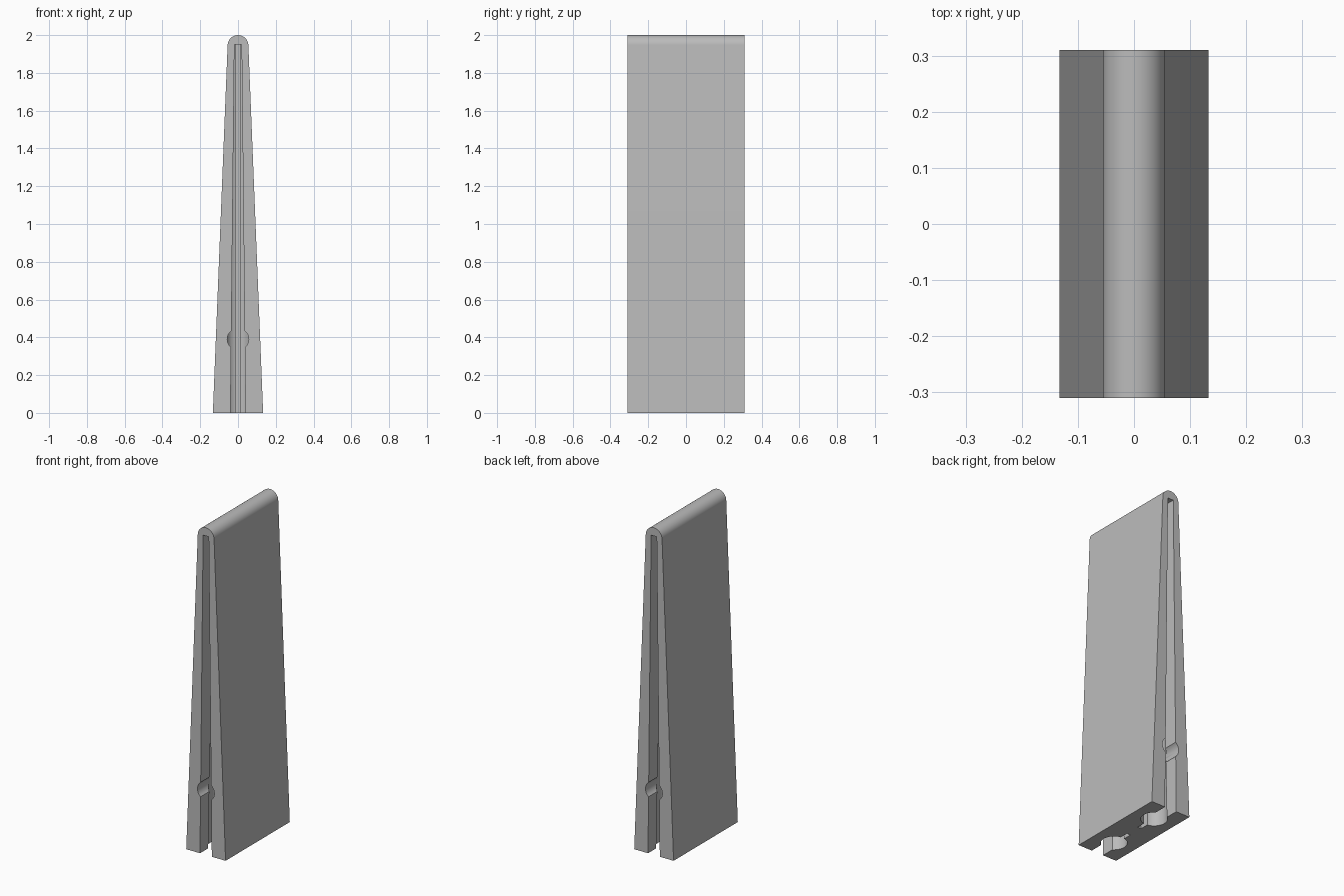
import bpy, bmesh, math
from math import sin, cos, asin, pi

cube = bpy.data.objects.get("Cube")
if cube:
    bpy.data.objects.remove(cube, do_unlink=True)

HALF_DEPTH = 0.31
SLOT_TOP = 1.95

grey = bpy.data.materials.new("plain grey")
grey.use_nodes = True
grey.diffuse_color = (0.5, 0.5, 0.5, 1)
grey.node_tree.nodes["Principled BSDF"].inputs["Base Color"].default_value = (0.5, 0.5, 0.5, 1)


def loft(name, ring_a, ring_b):
    """Solid between two matching rings of points."""
    bm = bmesh.new()
    a = [bm.verts.new(p) for p in ring_a]
    b = [bm.verts.new(p) for p in ring_b]
    n = len(a)
    bm.faces.new(a)
    bm.faces.new(b)
    for i in range(n):
        j = (i + 1) % n
        bm.faces.new((a[i], a[j], b[j], b[i]))
    bmesh.ops.recalc_face_normals(bm, faces=bm.faces)
    mesh = bpy.data.meshes.new(name)
    bm.to_mesh(mesh)
    bm.free()
    mesh.materials.append(grey)
    obj = bpy.data.objects.new(name, mesh)
    bpy.context.collection.objects.link(obj)
    return obj


def keyhole(z, side):
    """Slot, round chamber and thin notch, shrinking towards the top."""
    t = z / SLOT_TOP
    slot = 0.04 - 0.021 * t
    radius = 0.073 - 0.038 * t
    notch = 0.012
    centre = 0.17
    start, end = asin(slot / radius), pi - asin(notch / radius)
    half = [(slot, 0.4)]
    for i in range(21):
        a = start + (end - start) * i / 20
        half.append((radius * sin(a), centre + radius * cos(a)))
    half.append((notch, 0.045))
    outline = half + [(-x, y) for x, y in reversed(half)]
    return [(x, side * y, z) for x, y in outline]


def circle(y, radius, z):
    return [(radius * cos(2 * pi * i / 40), y, z + radius * sin(2 * pi * i / 40))
            for i in range(40)]


# Tapered body with a rounded top edge
profile = [(0.133, 0)]
lean = math.radians(2.3)
for i in range(33):
    a = lean + (pi - 2 * lean) * i / 32
    profile.append((0.055 * cos(a), 1.945 + 0.055 * sin(a)))
profile.append((-0.133, 0))
body = loft("tapered_body",
            [(x, -HALF_DEPTH, z) for x, z in profile],
            [(x, HALF_DEPTH, z) for x, z in profile])

# Slots and cross bores at both ends
cutters = []
for side, label in ((-1, "front"), (1, "back")):
    cutters.append(loft(label + "_slot_cutter",
                        keyhole(-0.05, side), keyhole(SLOT_TOP, side)))
    cutters.append(loft(label + "_bore_cutter",
                        circle(side * 0.17, 0.057, 0.39), circle(side * 0.4, 0.057, 0.39)))
for cutter in cutters:
    cutter.hide_render = True
    mod = body.modifiers.new(cutter.name, "BOOLEAN")
    mod.operation = "DIFFERENCE"
    mod.solver = "EXACT"
    mod.object = cutter

# Bake the cuts and remove the cutters
graph = bpy.context.evaluated_depsgraph_get()
cut_mesh = bpy.data.meshes.new_from_object(body.evaluated_get(graph))
body.modifiers.clear()
body.data = cut_mesh
for cutter in cutters:
    bpy.data.objects.remove(cutter, do_unlink=True)

bpy.ops.object.select_all(action="DESELECT")
body.select_set(True)
bpy.context.view_layer.objects.active = body
bpy.ops.object.shade_smooth_by_angle(angle=math.radians(30))
